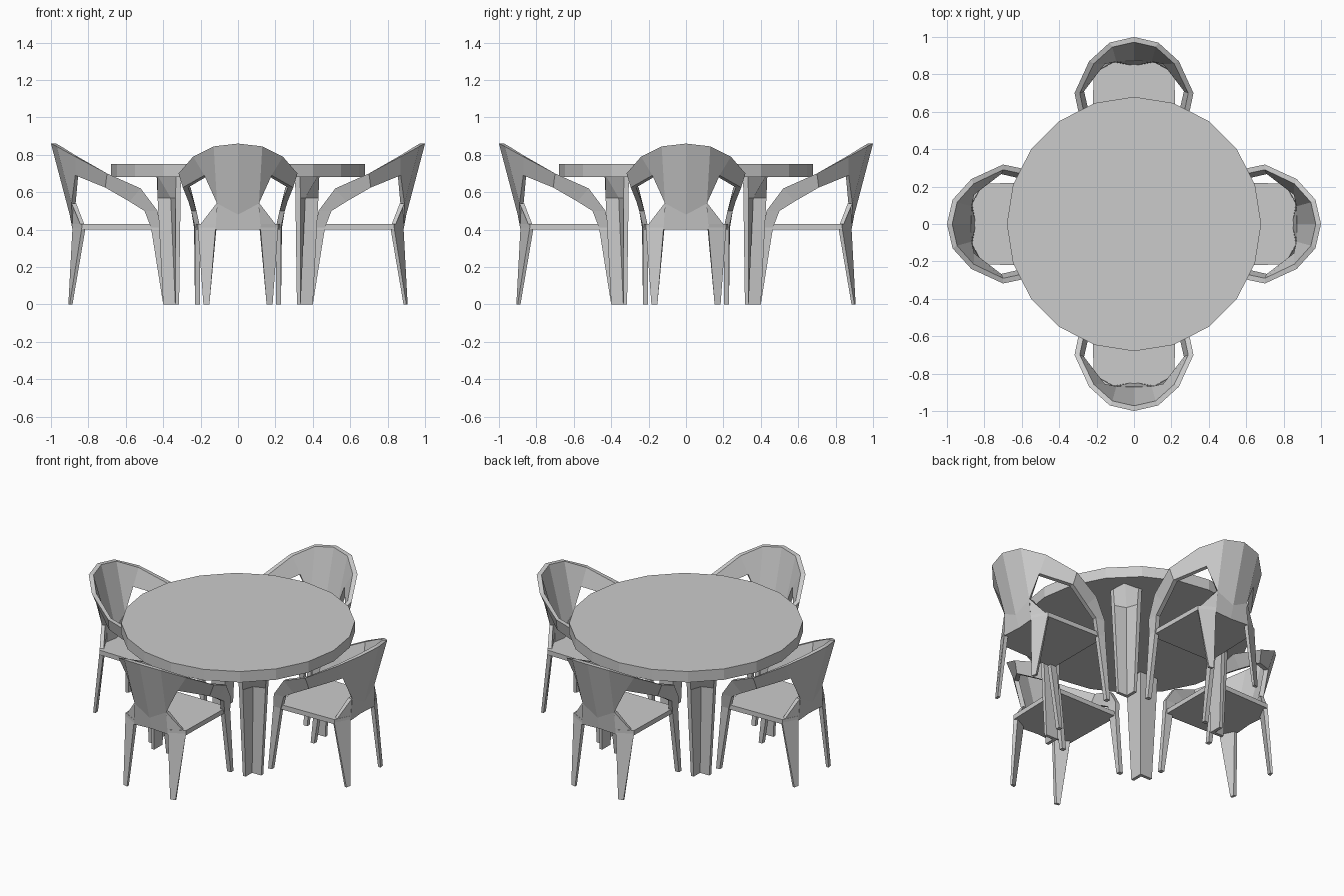
import bpy, bmesh, math
from mathutils import Vector

if "Cube" in bpy.data.objects:
    bpy.data.objects.remove(bpy.data.objects["Cube"])

grey = bpy.data.materials.new("plain_grey")
grey.use_nodes = True
colour = (0.6, 0.6, 0.6, 1)
grey.diffuse_color = colour
grey.node_tree.nodes["Principled BSDF"].inputs["Base Color"].default_value = colour


def loft(name, sections, cap_start=True, cap_end=True):
    """Skin a row of matching closed cross-sections."""
    bm = bmesh.new()
    rings = [[bm.verts.new(p) for p in s] for s in sections]
    for a, b in zip(rings, rings[1:]):
        n = len(a)
        for i in range(n):
            j = (i + 1) % n
            bm.faces.new((a[i], a[j], b[j], b[i]))
    if cap_start:
        bm.faces.new(rings[0])
    if cap_end:
        bm.faces.new(rings[-1])
    bmesh.ops.recalc_face_normals(bm, faces=bm.faces)
    mesh = bpy.data.meshes.new(name)
    bm.to_mesh(mesh)
    bm.free()
    mesh.materials.append(grey)
    return mesh


def place(name, mesh, turn, mirror=False):
    ob = bpy.data.objects.new(name, mesh)
    bpy.context.collection.objects.link(ob)
    ob.rotation_euler.z = turn
    if mirror:
        ob.modifiers.new("Mirror", "MIRROR")


def inward(p, thick):
    """Shift a point horizontally towards the middle of the seat."""
    v = Vector(p)
    d = Vector((0, min(v.y, 0.75), v.z)) - v
    return v + d.normalized() * thick


def shell(pairs, thick):
    return [(a, b, inward(b, thick), inward(a, thick)) for a, b in pairs]


def at_height(points, z):
    return [(x, y, z) for x, y in points]


# Table top
bpy.ops.mesh.primitive_cylinder_add(vertices=20, radius=0.68, depth=0.07, location=(0, 0, 0.715))
top = bpy.context.object
top.name = "table_top"
top.data.materials.append(grey)


# Table leg: angle section with the groove facing outwards
def angle(d, tip, lip, c, z):
    pts = [(d, d), (tip, d), (tip, lip), (c, c), (lip, tip), (d, tip)]
    return at_height(pts, z)


table_leg = loft("table_leg", [angle(0.315, 0.4, 0.335, 0.335, 0),
                               angle(0.307, 0.43, 0.335, 0.36, 0.57),
                               angle(0.305, 0.435, 0.33, 0.43, 0.69)])

# Chair back, arm and front leg as one bent strip (outer top, outer bottom)
arm = loft("chair_back_and_arm", shell([
    ((0, 1.0, 0.86), (0, 0.9, 0.48)),
    ((0.13, 0.97, 0.845), (0.112, 0.89, 0.54)),
    ((0.24, 0.87, 0.79), (0.18, 0.87, 0.69)),
    ((0.318, 0.7, 0.7), (0.295, 0.71, 0.625)),
    ((0.28, 0.52, 0.62), (0.265, 0.58, 0.55)),
    ((0.25, 0.43, 0.5), (0.25, 0.5, 0.5)),
    ((0.235, 0.415, 0.41), (0.23, 0.465, 0.41)),
    ((0.23, 0.375, 0), (0.23, 0.4, 0)),
], 0.028), cap_start=False)

# Apron joining the back to the seat
apron = loft("chair_apron", shell([
    ((0, 0.9, 0.48), (0, 0.875, 0.4)),
    ((0.112, 0.89, 0.54), (0.12, 0.885, 0.4)),
], 0.03), cap_start=False)

# Rear leg, rising into a bracket beside the back
rear_leg = loft("chair_rear_leg", [
    at_height([(0.09, 0.89), (0.115, 0.89), (0.115, 0.865), (0.09, 0.865)], 0.54),
    at_height([(0.12, 0.885), (0.215, 0.835), (0.2, 0.815), (0.115, 0.86)], 0.41),
    at_height([(0.153, 0.907), (0.185, 0.9), (0.182, 0.885), (0.155, 0.887)], 0),
])

# Seat slab
outline = [(0.225, 0.425), (0.215, 0.835), (0.12, 0.885), (0, 0.875),
           (-0.12, 0.885), (-0.215, 0.835), (-0.225, 0.425)]
seat = loft("chair_seat", [at_height(outline, 0.4), at_height(outline, 0.43)])

for k, side in enumerate(("back", "right", "front", "left")):
    turn = k * math.pi / 2
    place("table_leg_" + side, table_leg, turn)
    place("chair_seat_" + side, seat, turn)
    for label, mesh in (("chair_back_and_arm", arm), ("chair_apron", apron), ("chair_rear_leg", rear_leg)):
        place(label + "_" + side, mesh, turn, mirror=True)
